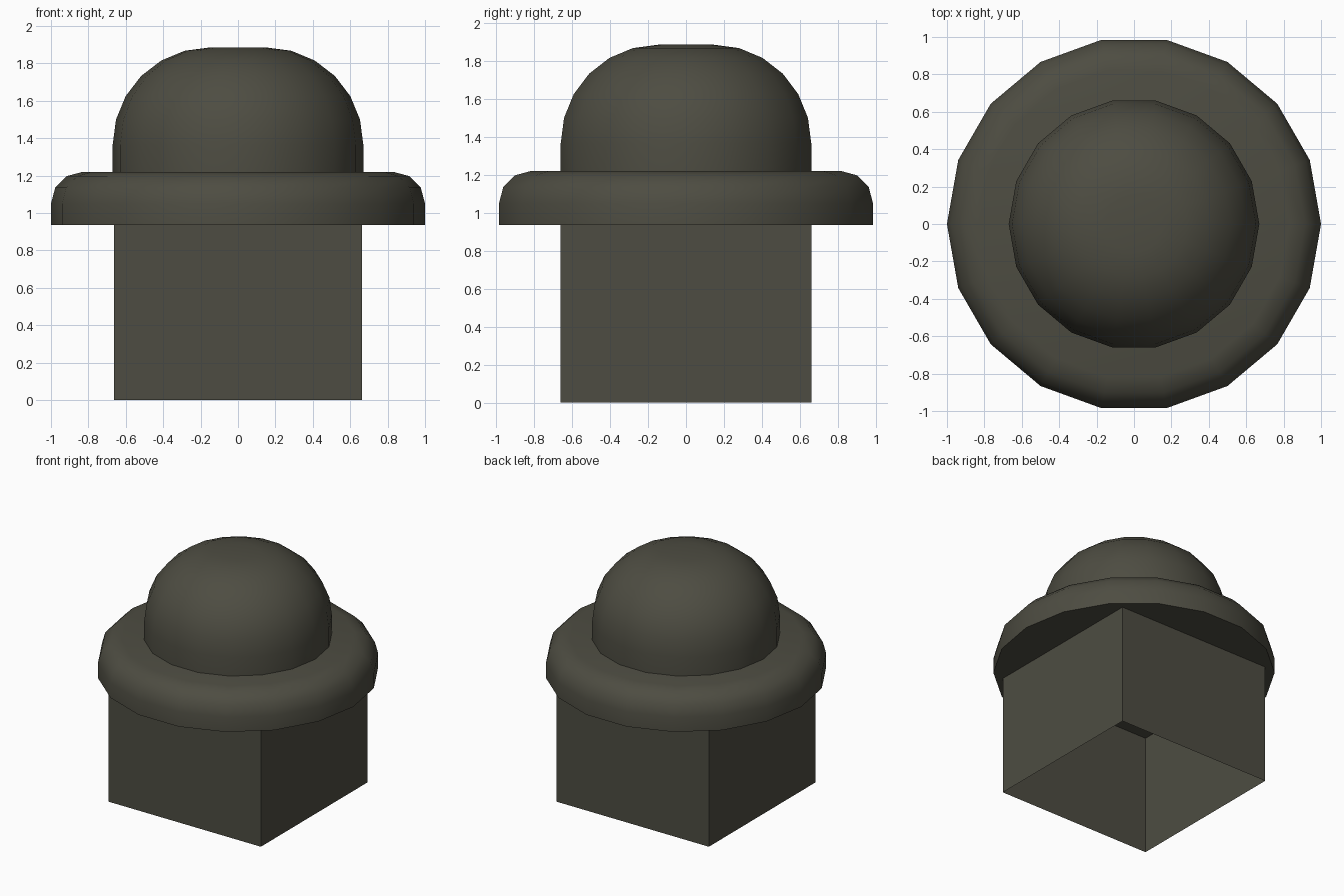
import bpy, bmesh, math

if "Cube" in bpy.data.objects:
    bpy.data.objects.remove(bpy.data.objects["Cube"])

SIDES = 18
mat = bpy.data.materials.new("dark_olive_grey")
mat.diffuse_color = (0.075, 0.073, 0.054, 1)
mat.use_nodes = True
mat.node_tree.nodes["Principled BSDF"].inputs["Base Color"].default_value = mat.diffuse_color


def finish(bm, name, smooth):
    bmesh.ops.recalc_face_normals(bm, faces=bm.faces)
    mesh = bpy.data.meshes.new(name)
    bm.to_mesh(mesh)
    bm.free()
    mesh.materials.append(mat)
    ob = bpy.data.objects.new(name, mesh)
    bpy.context.collection.objects.link(ob)
    if smooth:
        bpy.ops.object.select_all(action='DESELECT')
        ob.select_set(True)
        bpy.context.view_layer.objects.active = ob
        bpy.ops.object.shade_smooth_by_angle(angle=math.radians(45))
    return ob


def rounded_disc(name, radius, bottom, top, bevel, segments):
    """Closed round part whose upper rim is rounded off."""
    profile = [(radius, bottom)]
    for i in range(segments + 1):
        a = math.pi / 2 * i / segments
        profile.append((radius - bevel + bevel * math.cos(a),
                        top - bevel + bevel * math.sin(a)))
    bm = bmesh.new()
    rings = []
    for r, z in profile:
        rings.append([bm.verts.new((r * math.cos(math.tau * k / SIDES),
                                    r * math.sin(math.tau * k / SIDES), z))
                      for k in range(SIDES)])
    for low, high in zip(rings, rings[1:]):
        for k in range(SIDES):
            n = (k + 1) % SIDES
            bm.faces.new((low[k], low[n], high[n], high[k]))
    bm.faces.new(rings[0][::-1])
    bm.faces.new(rings[-1])
    return finish(bm, name, True)


# Round flange and the dome on top of it
rounded_disc("flange", 1.0, 0.935, 1.22, 0.17, 3)
rounded_disc("dome", 0.67, 1.22, 1.885, 0.52, 6)

# Square stem: four thin walls, hollow and open underneath
H, TOP = 0.662, 0.935
bm = bmesh.new()
corners = [(-H, -H), (H, -H), (H, H), (-H, H)]
low = [bm.verts.new((x, y, 0)) for x, y in corners]
high = [bm.verts.new((x, y, TOP)) for x, y in corners]
for k in range(4):
    n = (k + 1) % 4
    bm.faces.new((low[k], low[n], high[n], high[k]))
finish(bm, "square_stem", False)
